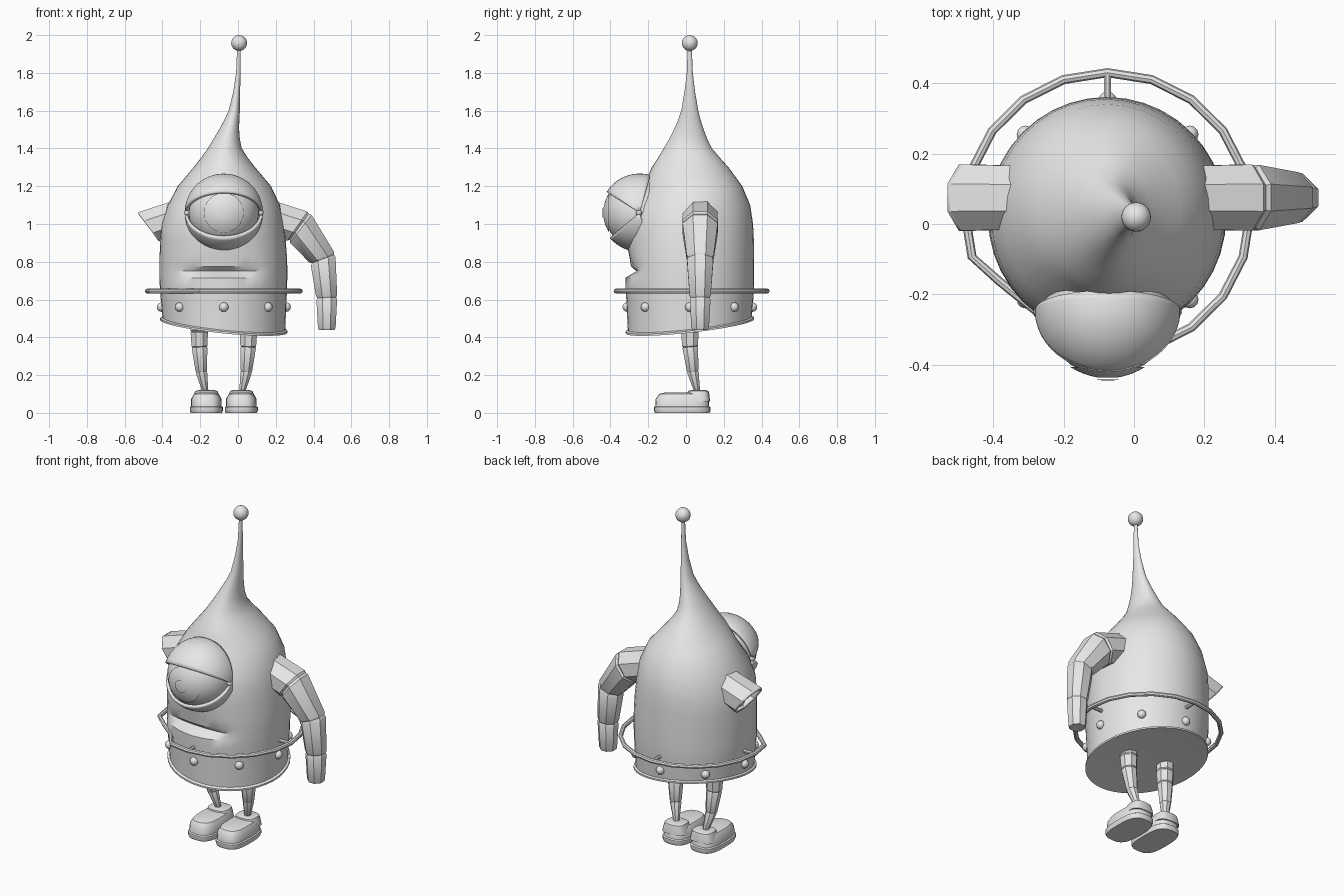
import bpy, bmesh, math
from mathutils import Vector

if "Cube" in bpy.data.objects:
    bpy.data.objects.remove(bpy.data.objects["Cube"])

MID = -0.075          # x of the body's plane of symmetry
parts = []

grey = bpy.data.materials.new("plain_grey")
grey.use_nodes = True
grey.diffuse_color = (0.8, 0.8, 0.8, 1)
grey.node_tree.nodes["Principled BSDF"].inputs["Base Color"].default_value = (0.8, 0.8, 0.8, 1)


def finish(name, bm):
    bmesh.ops.recalc_face_normals(bm, faces=bm.faces)
    me = bpy.data.meshes.new(name)
    bm.to_mesh(me)
    bm.free()
    me.materials.append(grey)
    ob = bpy.data.objects.new(name, me)
    bpy.context.scene.collection.objects.link(ob)
    parts.append(ob)
    return ob


def loft(name, rings, caps=True, closed=True, loop=False):
    """Skin a list of equally long point rings."""
    bm = bmesh.new()
    rows = [[bm.verts.new(p) for p in r] for r in rings]
    n = len(rows[0])
    pairs = list(zip(rows, rows[1:])) + ([(rows[-1], rows[0])] if loop else [])
    for a, b in pairs:
        for i in range(n if closed else n - 1):
            j = (i + 1) % n
            bm.faces.new((a[i], a[j], b[j], b[i]))
    if caps:
        bm.faces.new(rows[0])
        bm.faces.new(rows[-1])
    return finish(name, bm)


def ellipse(z, cx, cy, rx, ry, n=40, power=2):
    pts = []
    for i in range(n):
        a = 2 * math.pi * i / n
        c, s = math.cos(a), math.sin(a)
        pts.append(Vector((cx + rx * math.copysign(abs(c) ** (2 / power), c),
                           cy + ry * math.copysign(abs(s) ** (2 / power), s), z)))
    return pts


def tube_ring(p, normal, r, sides):
    u = Vector((0, 1, 0))
    if abs(normal.normalized().y) > 0.9:
        u = Vector((1, 0, 0))
    v = normal.cross(u).normalized()
    u = v.cross(normal).normalized()
    return [p + r * (math.cos(a) * u + math.sin(a) * v)
            for a in (2 * math.pi * (i + 0.5) / sides for i in range(sides))]


def ball(name, p, r, seg=16):
    bm = bmesh.new()
    bmesh.ops.create_uvsphere(bm, u_segments=seg, v_segments=max(6, seg // 2), radius=r)
    bmesh.ops.translate(bm, vec=p, verts=bm.verts)
    return finish(name, bm)


def limb(names, joints, radii, sides=8, only_first=False):
    """Mitred, tapered segments with a small groove at each joint."""
    pts = [Vector(j) for j in joints]
    dirs = [(b - a).normalized() for a, b in zip(pts, pts[1:])]
    normals = [dirs[0]] + [(a + b).normalized() for a, b in zip(dirs, dirs[1:])] + [dirs[-1]]
    for k, name in enumerate(names):
        rings = []
        for t, f in ((0, 0.9), (0.06, 1), (0.94, 1), (1, 0.9)):
            if only_first:
                f = 1
            r = radii[k] + (radii[k + 1] - radii[k]) * t
            rings.append(tube_ring(pts[k].lerp(pts[k + 1], t),
                                   normals[k].lerp(normals[k + 1], t), r * f, sides))
        ob = loft(name, rings, caps=not only_first)
        if only_first:
            shell = ob.modifiers.new("wall", "SOLIDIFY")
            shell.thickness = 0.012
            break


# Body: bell shape drawn out to a bent spike, tilted hem, pushed-in mouth
profile = [  # z, centre x, centre y, radius x, radius y
    (0.460, -.075, .02, .325, .328), (0.458, -.075, .02, .337, .340),
    (0.468, -.075, .02, .337, .340), (0.474, -.075, .02, .325, .328),
    (0.60, -.076, .02, .333, .336), (0.66, -.077, .02, .337, .340),
    (0.715, -.077, .02, .338, .341), (0.75, -.077, .02, .338, .341),
    (0.775, -.077, .02, .338, .341), (0.83, -.078, .02, .337, .340),
    (0.92, -.080, .02, .332, .339), (1.0, -.082, .02, .323, .335),
    (1.1, -.075, .028, .297, .312), (1.2, -.072, .040, .247, .258),
    (1.25, -.072, .030, .205, .232), (1.3, -.072, .022, .163, .203),
    (1.35, -.072, .016, .124, .164), (1.4, -.070, .010, .090, .128),
    (1.45, -.060, .012, .070, .101), (1.5, -.047, .015, .053, .079),
    (1.55, -.033, .018, .040, .060), (1.6, -.020, .020, .030, .045),
    (1.7, -.007, .020, .018, .028), (1.8, .002, .020, .012, .016),
    (1.95, .005, .020, .009, .010)]
mouth_depth = {0.75: 0.06, 0.775: 0.03, 0.83: 0.02}
rings = []
for row in profile:
    ring = ellipse(*row)
    for p in ring:
        z = row[0]
        if z < 0.6:
            p.z += -0.1 * (p.x - MID) + 0.11 * (p.y - 0.02)
        if z in mouth_depth and p.y < 0:
            p.y += mouth_depth[z] * max(0, 1 - ((p.x + 0.1) / 0.24) ** 2)
    rings.append(ring)
loft("body", rings)
ball("spike_ball", (0.006, 0.02, 1.958), 0.042, 24)

# Rivets around the hem
for i in range(8):
    a = math.pi / 4 * i
    ball(f"rivet_{i + 1}", (MID + 0.33 * math.cos(a), 0.02 + 0.332 * math.sin(a), 0.56), 0.025, 12)

# Bumper ring with one dented corner, and its four struts
hoop = [Vector((MID + 0.405 * math.cos(a), 0.03 + 0.4 * math.sin(a), 0.645))
        for a in (math.radians(18 * i) for i in range(20))]
hoop[12].xy = (-0.38, -0.165)
hoop[13].xy = (-0.28, -0.245)
rings = []
for i, p in enumerate(hoop):
    rings.append(tube_ring(p, Vector((0, 0, 1)).cross(p - Vector((MID, 0.03, 0.645))), 0.012, 8))
# rebuild sections from the radial direction so they never twist
for p, ring in zip(hoop, rings):
    out = (p - Vector((MID, 0.03, 0.645))).normalized()
    for k in range(8):
        a = math.pi / 4 * k
        ring[k] = p + 0.013 * (math.cos(a) * out + math.sin(a) * Vector((0, 0, 1)))
loft("bumper_ring", rings, caps=False, loop=True)
for i, side in enumerate(("left", "back", "right", "front")):
    d = Vector((math.cos(i * math.pi / 2), math.sin(i * math.pi / 2), 0))
    c = Vector((MID, 0.03, 0.645))
    loft(f"{side}_strut", [tube_ring(c + d * r, d, 0.011, 8) for r in (0.3, 0.405)])

# Eye: ball, iris, pupil and two hinged lids
EYE = Vector((MID, -0.245, 1.06))


def cap(name, r, angles):
    rings = []
    for a in map(math.radians, angles):
        rings.append([EYE + Vector((r * math.sin(a) * math.cos(t), -r * math.cos(a),
                                    r * math.sin(a) * math.sin(t)))
                      for t in (2 * math.pi * k / 32 for k in range(32))])
    return loft(name, rings)


def lid(name, a0, a1):
    rings = []
    for i in range(25):
        u = math.radians(3 + 174 * i / 24)
        rings.append([EYE + 0.199 * Vector((math.cos(u), -math.sin(u) * math.cos(a),
                                            math.sin(u) * math.sin(a)))
                      for a in (math.radians(a0 + (a1 - a0) * k / 12) for k in range(13))])
    ob = loft(name, rings, caps=False, closed=False)
    wall = ob.modifiers.new("wall", "SOLIDIFY")
    wall.thickness = 0.016
    wall.offset = 0
    return ob


ball("eyeball", EYE, 0.187, 32)
cap("iris", 0.193, (33, 28, 21, 14, 9))
cap("pupil", 0.200, (11, 9, 5))
lid("upper_eyelid", 32, 106)
lid("lower_eyelid", -40, -106)
for side, s in (("left", 1), ("right", -1)):
    ball(f"{side}_lid_hinge", EYE + Vector((s * 0.195, -0.005, 0)), 0.016, 12)

# Limbs and feet, mirrored about the body's middle
for side in ("left", "right"):
    def mx(x):
        return x if side == "left" else 2 * MID - x
    arm = [(mx(x), 0.075, z) for x, z in
           ((.14, 1.045), (.325, .985), (.45, .815), (.47, .61), (.47, .44))]
    limb([f"{side}_shoulder", f"{side}_upper_arm", f"{side}_forearm", f"{side}_hand"],
         arm, (.097, .102, .076, .06, .05), only_first=(side == "right"))
    leg = [(mx(x), y, z) for x, y, z in
           ((.055, .02, .53), (.055, .02, .43), (.054, .022, .35), (.044, .036, .22), (.02, .062, .1))]
    limb([f"{side}_hip", f"{side}_thigh", f"{side}_shin", f"{side}_ankle"],
         leg, (.05, .05, .045, .033, .015))
    fx = mx(0.0175)
    loft(f"{side}_boot", [ellipse(z, fx, -0.02, rx, ry, 24, 3) for z, rx, ry in (
        (0, .083, .145), (.012, .0875, .15), (.03, .0875, .15), (.035, .081, .143),
        (.075, .08, .14), (.1, .066, .122), (.108, .045, .09))])
    loft(f"{side}_boot_cuff", [ellipse(z, fx, 0.065, rx, ry, 16, 3) for z, rx, ry in (
        (.06, .075, .062), (.09, .068, .06), (.115, .06, .055), (.12, .045, .042))])

# Smooth shading with sharp edges kept
for ob in parts:
    bpy.ops.object.select_all(action="DESELECT")
    ob.select_set(True)
    bpy.context.view_layer.objects.active = ob
    bpy.ops.object.shade_smooth_by_angle(angle=math.radians(32))
